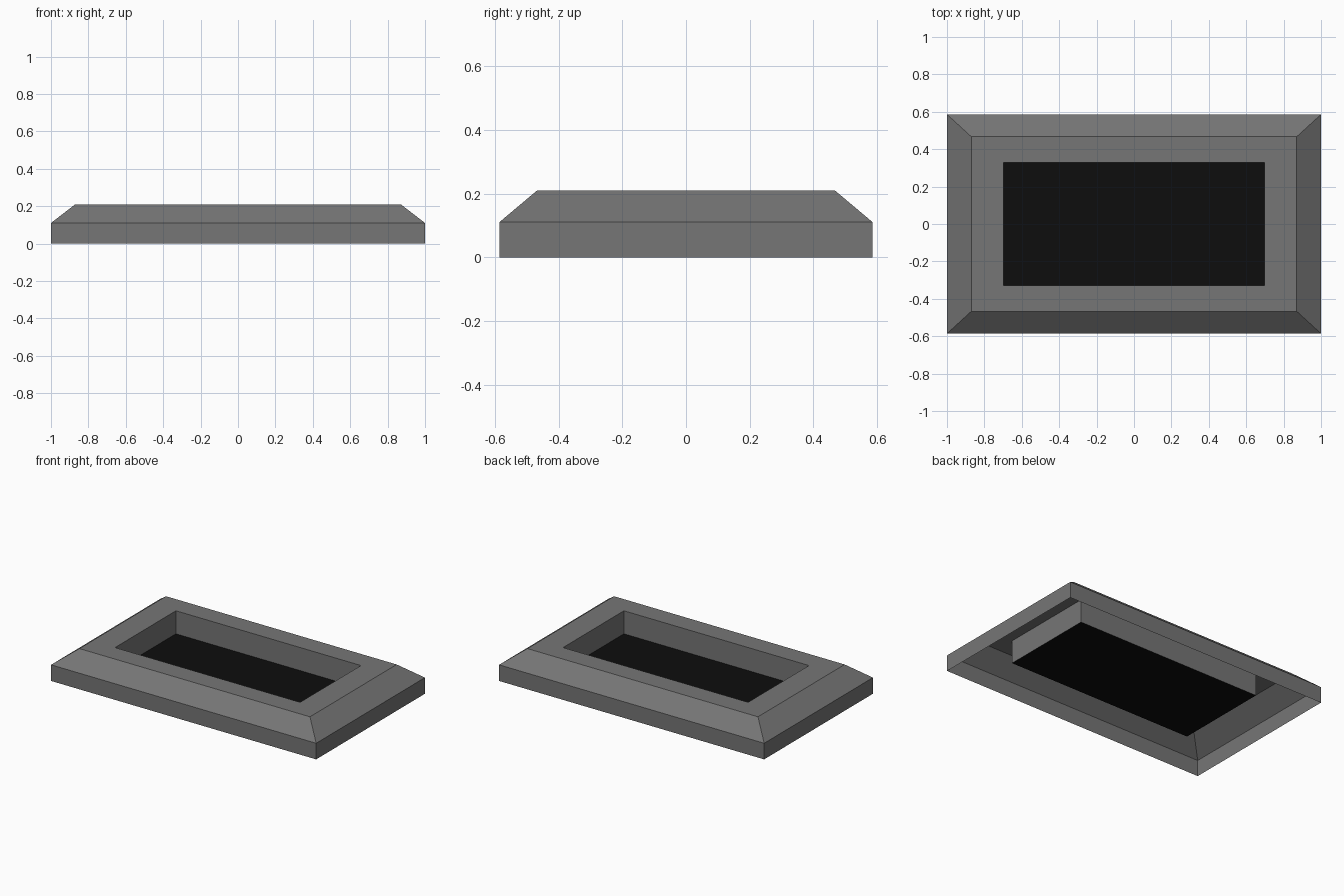
import bpy, bmesh

if "Cube" in bpy.data.objects:
    bpy.data.objects.remove(bpy.data.objects["Cube"])


def material(name, rgb):
    m = bpy.data.materials.new(name)
    m.diffuse_color = (*rgb, 1.0)
    m.use_nodes = True
    m.node_tree.nodes["Principled BSDF"].inputs["Base Color"].default_value = m.diffuse_color
    return m


def add_object(name, bm, mat):
    me = bpy.data.meshes.new(name)
    bm.to_mesh(me)
    bm.free()
    me.materials.append(mat)
    ob = bpy.data.objects.new(name, me)
    bpy.context.collection.objects.link(ob)
    return ob


def ring(bm, x, y, z):
    return [bm.verts.new((sx * x, sy * y, z))
            for sx, sy in ((-1, -1), (1, -1), (1, 1), (-1, 1))]


grey = material("mid grey", (0.18, 0.18, 0.18))
black = material("black", (0.004, 0.004, 0.004))

HOLE_X, HOLE_Y, FLOOR_Z = 0.698, 0.328, 0.053

# Frame shell, open underneath: outer wall, sloped edge, flat rim, well wall
profile = [(1.0, 0.586, 0.0), (1.0, 0.586, 0.11), (0.87, 0.467, 0.21),
           (HOLE_X, HOLE_Y, 0.21), (HOLE_X, HOLE_Y, FLOOR_Z)]
bm = bmesh.new()
rings = [ring(bm, *p) for p in profile]
for a, b in zip(rings, rings[1:]):
    for i in range(4):
        j = (i + 1) % 4
        bm.faces.new((a[i], a[j], b[j], b[i]))
add_object("bevelled_frame", bm, grey)

# Black panel at the bottom of the well
bm = bmesh.new()
bm.faces.new(ring(bm, HOLE_X, HOLE_Y, FLOOR_Z))
add_object("recessed_panel", bm, black)
